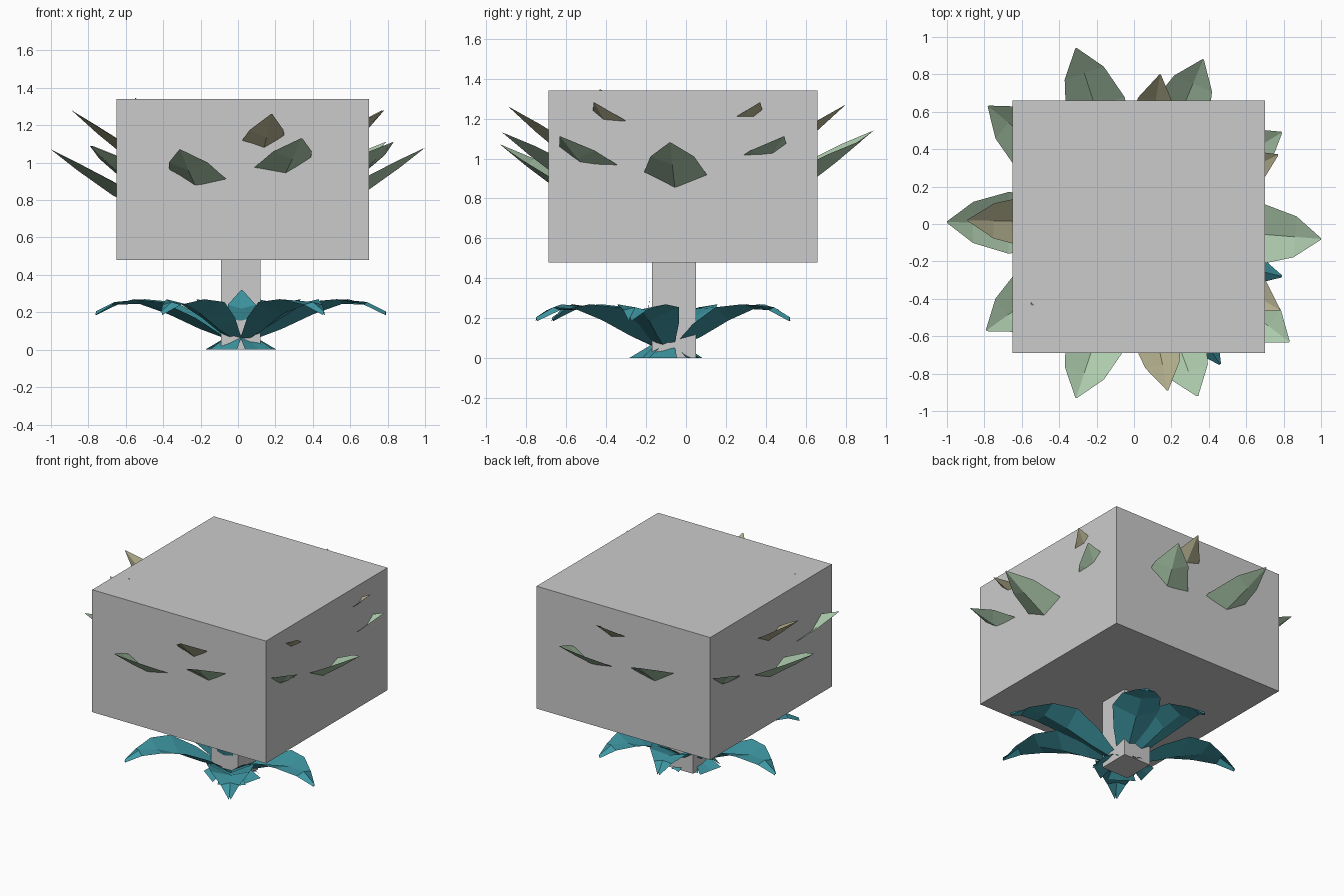
import bpy, math
from mathutils import Vector

if "Cube" in bpy.data.objects:
    bpy.data.objects.remove(bpy.data.objects["Cube"])


def material(name, rgb):
    m = bpy.data.materials.new(name)
    m.diffuse_color = (*rgb, 1)
    m.use_nodes = True
    m.node_tree.nodes["Principled BSDF"].inputs["Base Color"].default_value = m.diffuse_color
    return m


green = material("leaf_green", (0.42, 0.6, 0.42))
olive = material("leaf_olive", (0.45, 0.43, 0.27))
teal = material("leaf_teal", (0.05, 0.32, 0.38))


def add_mesh(name, verts, faces, mat=None):
    me = bpy.data.meshes.new(name)
    me.from_pydata(verts, [], faces)
    me.update()
    ob = bpy.data.objects.new(name, me)
    bpy.context.collection.objects.link(ob)
    if mat:
        me.materials.append(mat)
    return ob


def box(name, lo, hi):
    size = [b - a for a, b in zip(lo, hi)]
    mid = [(a + b) / 2 for a, b in zip(lo, hi)]
    bpy.ops.mesh.primitive_cube_add(size=1, location=mid)
    ob = bpy.context.object
    ob.name = name
    ob.scale = size


def leaf(name, centre, angle, stations, mat):
    """Keeled leaf: each station is (radius, keel height, half width, edge lift)."""
    out = Vector((math.cos(angle), math.sin(angle), 0))
    side = Vector((-out.y, out.x, 0))
    verts, faces = [], []
    for r, z, hw, lift in stations:
        keel = Vector((centre[0], centre[1], z)) + out * r
        edge = Vector((0, 0, lift))
        verts += [keel - side * hw + edge, keel, keel + side * hw + edge]
    for i in range(len(stations) - 1):
        a = 3 * i
        faces += [(a, a + 3, a + 4, a + 1), (a + 1, a + 4, a + 5, a + 2)]
    add_mesh(name, verts, faces, mat)


# Grey blocks
box("crown_block", (-0.65, -0.69, 0.48), (0.70, 0.66, 1.34))
box("stem_block", (-0.09, -0.17, 0.0), (0.12, 0.05, 0.49))

# Teal leaves around the foot, with flared bases
foot = (0.015, -0.09)
foot_tips = [(0.79, -0.28), (0.46, -0.75), (-0.41, -0.67),
             (-0.76, 0.09), (-0.15, 0.52), (0.31, 0.52)]
foot_shape = [(0.22, 0.0, 0.09, 0.0), (0.09, 0.055, 0.05, 0.01),
              (0.28, 0.11, 0.11, 0.06), (0.50, 0.19, 0.155, 0.065),
              (0.70, 0.245, 0.125, 0.025), (0.87, 0.255, 0.06, -0.015),
              (1.0, 0.205, 0.006, -0.02)]
for i, (x, y) in enumerate(foot_tips):
    dx, dy = x - foot[0], y - foot[1]
    length = math.hypot(dx, dy)
    shape = [(f * length, z, w, e) for f, z, w, e in foot_shape]
    leaf(f"foot_leaf_{i}", foot, math.atan2(dy, dx), shape, teal)

# Small upright leaf in front of the stem
leaf("inner_leaf", (0.02, -0.06), -math.pi / 2,
     [(0.08, 0.06, 0.04, 0.0), (0.13, 0.22, 0.075, 0.02), (0.12, 0.32, 0.003, 0.0)], teal)

# Crown leaves: tip positions by tier
lower = [(1.0, -0.08, 1.08), (0.34, -0.92, 1.13), (-0.31, -0.93, 1.07),
         (-1.0, 0.01, 1.07), (-0.31, 0.94, 1.14), (0.37, 0.88, 1.09),
         (0.79, 0.49, 1.11), (0.83, -0.63, 1.11), (-0.79, -0.57, 1.09),
         (-0.78, 0.63, 1.09)]
upper = [(0.77, 0.37, 1.28), (0.78, -0.46, 1.28), (0.18, -0.89, 1.26),
         (-0.89, 0.02, 1.28), (0.14, 0.80, 1.27), (-0.55, -0.43, 1.345)]
# distance inward, drop, half width, edge lift
crown_shape = [(0.97, 0.48, 0.03, 0.01), (0.60, 0.38, 0.13, 0.05),
               (0.33, 0.245, 0.165, 0.075), (0.14, 0.11, 0.11, 0.04),
               (0.0, 0.0, 0.004, 0.0)]
for tier, tips, width, drop, mat in (("lower", lower, 1.0, 1.0, green),
                                     ("upper", upper, 0.85, 1.15, olive)):
    for i, (x, y, z) in enumerate(tips):
        length = math.hypot(x, y)
        shape = [(max(length - d, 0.02), z - h * drop, w * width, e)
                 for d, h, w, e in crown_shape]
        leaf(f"{tier}_crown_leaf_{i}", (0, 0), math.atan2(y, x), shape, mat)
